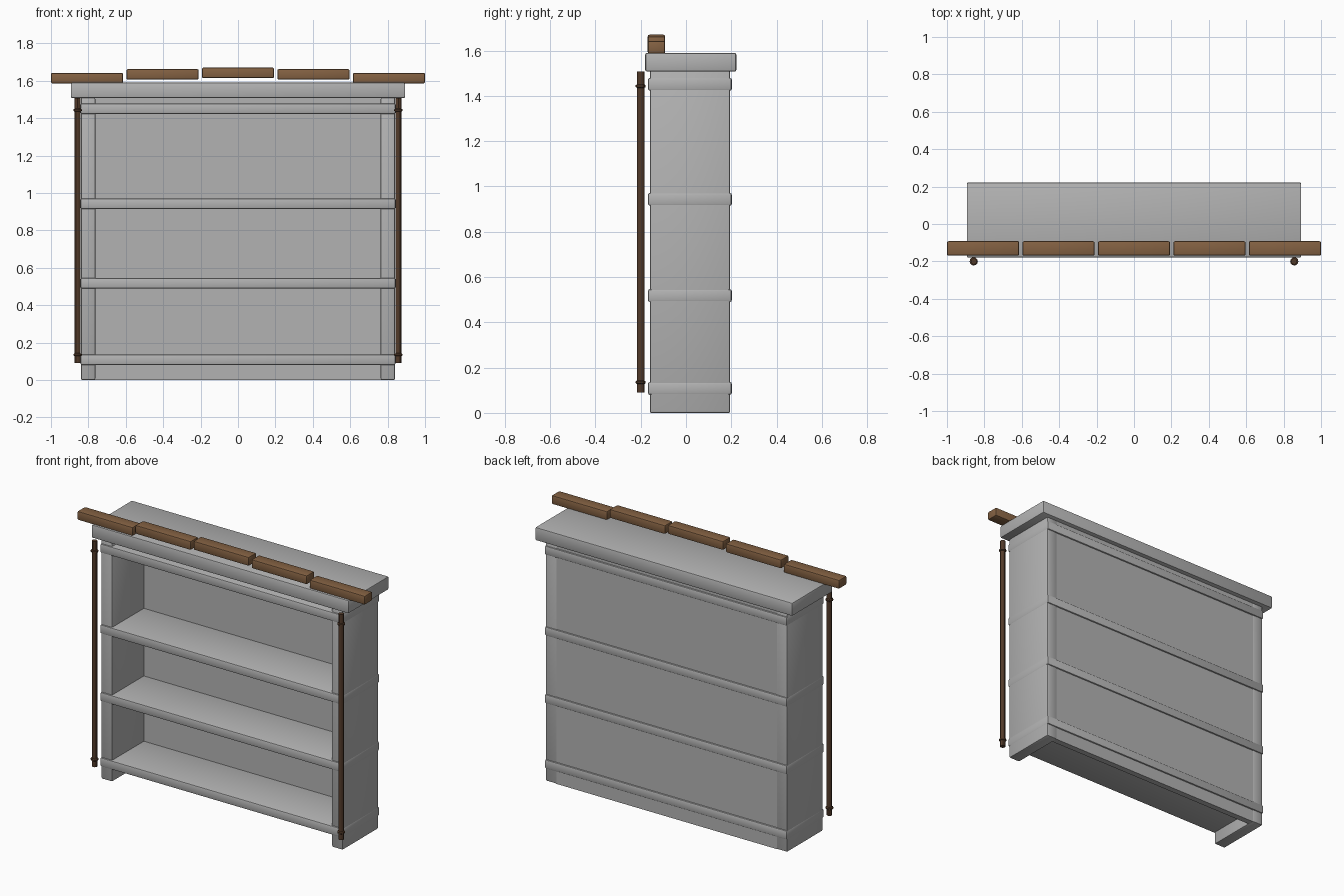
import bpy
import bmesh
import math

cube = bpy.data.objects.get("Cube")
if cube:
    bpy.data.objects.remove(cube, do_unlink=True)


def make_material(name, rgb):
    mat = bpy.data.materials.new(name)
    mat.use_nodes = True
    colour = (*rgb, 1.0)
    mat.diffuse_color = colour
    mat.node_tree.nodes["Principled BSDF"].inputs["Base Color"].default_value = colour
    return mat


GREY = make_material("grey", (0.45, 0.45, 0.45))
WOOD = make_material("wood brown", (0.23, 0.12, 0.055))
DARK = make_material("dark brown", (0.085, 0.043, 0.023))


def add_object(name, bm, mat):
    mesh = bpy.data.meshes.new(name)
    bmesh.ops.recalc_face_normals(bm, faces=bm.faces[:])
    bm.to_mesh(mesh)
    bm.free()
    mesh.materials.append(mat)
    obj = bpy.data.objects.new(name, mesh)
    bpy.context.collection.objects.link(obj)
    bpy.ops.object.select_all(action="DESELECT")
    obj.select_set(True)
    bpy.context.view_layer.objects.active = obj
    bpy.ops.object.shade_smooth_by_angle(angle=math.radians(30))
    return obj


def box(name, xs, ys, zs, mat, bevel=0.008):
    """Box spanning the given ranges, with rounded edges."""
    bm = bmesh.new()
    bmesh.ops.create_cube(bm, size=1)
    for v in bm.verts:
        v.co = [(lo + hi) / 2 + c * (hi - lo) for c, (lo, hi) in zip(v.co, (xs, ys, zs))]
    if bevel:
        bmesh.ops.bevel(bm, geom=bm.edges[:], offset=bevel, segments=2,
                        profile=0.5, affect="EDGES")
    return add_object(name, bm, mat)


def lathe(name, x, y, profile, mat, sides=12):
    """Closed turned shape from (radius, height) pairs."""
    bm = bmesh.new()
    rings = []
    for r, z in profile:
        angles = [math.tau * i / sides for i in range(sides)]
        rings.append([bm.verts.new((x + r * math.cos(a), y + r * math.sin(a), z)) for a in angles])
    for low, high in zip(rings, rings[1:]):
        for i in range(sides):
            j = (i + 1) % sides
            bm.faces.new((low[i], low[j], high[j], high[i]))
    bm.faces.new(rings[0][::-1])
    bm.faces.new(rings[-1])
    return add_object(name, bm, mat)


# Case: back panel, top slab and shelves
box("back_panel", (-0.77, 0.77), (0.155, 0.193), (0, 1.51), GREY, bevel=0)
box("top_slab", (-0.894, 0.894), (-0.18, 0.222), (1.507, 1.59), GREY)
for name, z in (("bottom", 0.08), ("lower", 0.49), ("upper", 0.915), ("top", 1.423)):
    box(name + "_shelf", (-0.842, 0.842), (-0.168, 0.202), (z, z + 0.056), GREY)

# Rod outline with a collar near each end
rod, collar = 0.016, 0.022
rod_profile = [(rod, 0.09)]
for z in (0.135, 1.443):
    rod_profile += [(rod, z - 0.008), (collar, z - 0.004), (collar, z + 0.004), (rod, z + 0.008)]
rod_profile.append((rod, 1.507))

# Side panels and free-standing rods
for side, s in (("left", 1), ("right", -1)):
    box(side + "_side_panel", sorted((0.763 * s, 0.84 * s)), (-0.16, 0.195), (0, 1.51), GREY)
    lathe(side + "_rod", 0.857 * s, -0.2, rod_profile, DARK)

# Row of short beams in a shallow arch along the front
for i, z in enumerate((1.586, 1.606, 1.614, 1.606, 1.586)):
    x = (i - 2) * 0.4035
    box(f"arch_beam_{i + 1}", (x - 0.193, x + 0.193), (-0.169, -0.092), (z, z + 0.056), WOOD)
